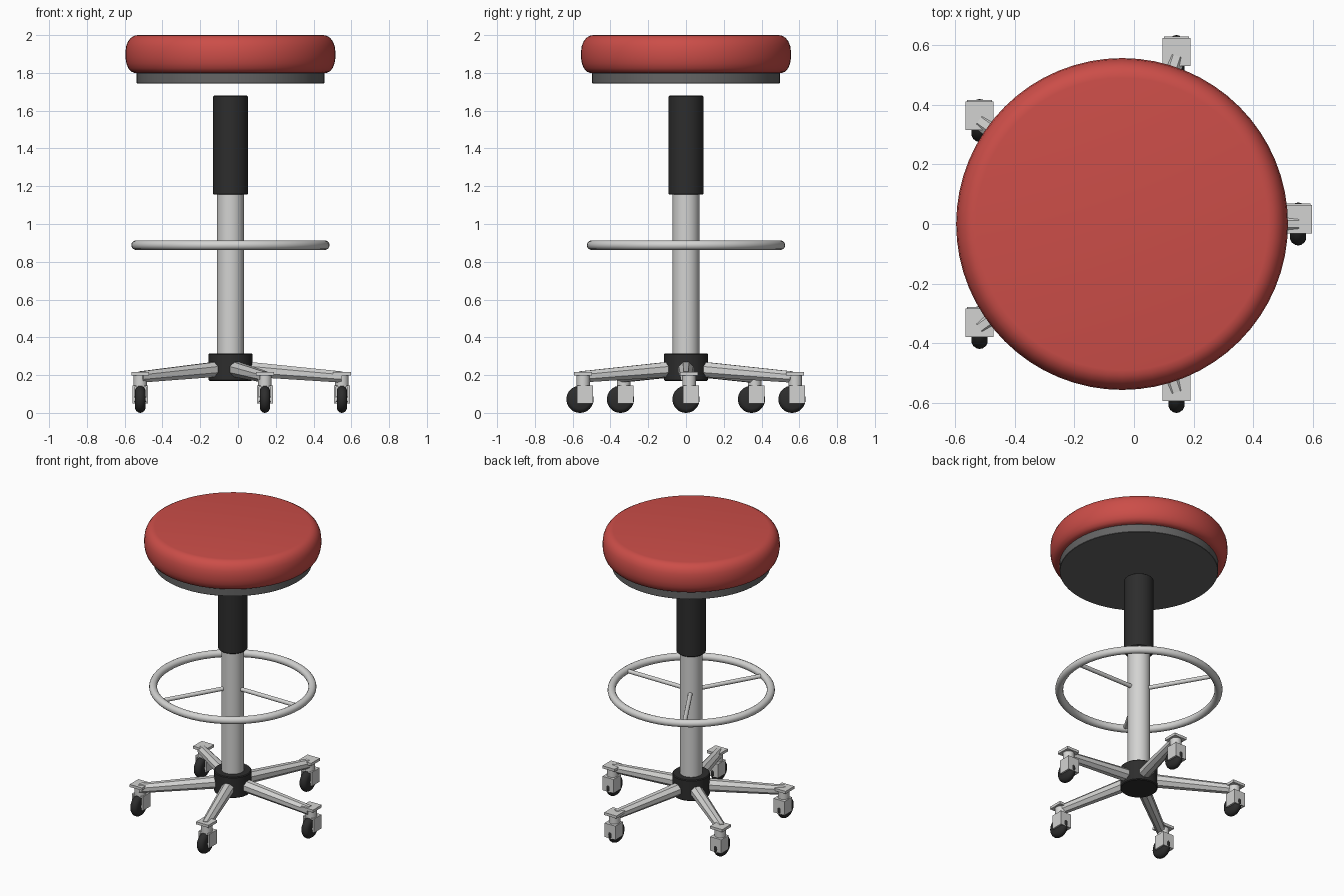
import bpy, bmesh, math
from mathutils import Vector, Matrix

if "Cube" in bpy.data.objects:
    bpy.data.objects.remove(bpy.data.objects["Cube"])

CX = -0.04  # column axis


def mat(name, r, g, b):
    m = bpy.data.materials.new(name)
    m.diffuse_color = (r, g, b, 1)
    m.use_nodes = True
    m.node_tree.nodes["Principled BSDF"].inputs["Base Color"].default_value = m.diffuse_color
    return m


RED = mat("red_vinyl", 0.60, 0.075, 0.065)
METAL = mat("light_metal", 0.65, 0.65, 0.64)
GREY = mat("grey_plate", 0.13, 0.13, 0.13)
BLACK = mat("black_plastic", 0.026, 0.026, 0.026)


def finish(name, bm, material, angle=35):
    bmesh.ops.recalc_face_normals(bm, faces=bm.faces)
    me = bpy.data.meshes.new(name)
    bm.to_mesh(me)
    bm.free()
    ob = bpy.data.objects.new(name, me)
    bpy.context.collection.objects.link(ob)
    me.materials.append(material)
    if angle:
        bpy.ops.object.select_all(action='DESELECT')
        ob.select_set(True)
        bpy.context.view_layer.objects.active = ob
        bpy.ops.object.shade_smooth_by_angle(angle=math.radians(angle))
    return ob


def lathe(name, profile, material, n=48, origin=(CX, 0, 0), axis='Z', closed=False):
    """Revolve (radius, height) points round an axis through origin."""
    bm = bmesh.new()
    rings = []
    for r, h in profile:
        if r == 0:
            rings.append([bm.verts.new((0, 0, h))] * n)
        else:
            rings.append([bm.verts.new((r * math.cos(i * math.tau / n),
                                        r * math.sin(i * math.tau / n), h)) for i in range(n)])
    pairs = list(zip(rings, rings[1:] + rings[:1])) if closed else list(zip(rings, rings[1:]))
    for a, b in pairs:
        for i in range(n):
            j = (i + 1) % n
            bm.faces.new(list(dict.fromkeys((a[i], a[j], b[j], b[i]))))
    if axis == 'X':
        bm.transform(Matrix.Rotation(math.pi / 2, 4, 'Y'))
    bm.transform(Matrix.Translation(origin))
    return finish(name, bm, material)


def cylinder(name, r, z0, z1, material, n=48, bevel=0.005, origin=(CX, 0, 0)):
    return lathe(name, [(0, z0), (r - bevel, z0), (r, z0 + bevel),
                        (r, z1 - bevel), (r - bevel, z1), (0, z1)], material, n, origin)


def bar(name, a, b, ra, rb, n, material, smooth):
    """Tapered n-sided bar from a to b."""
    a, b = Vector(a), Vector(b)
    bm = bmesh.new()
    bmesh.ops.create_cone(bm, cap_ends=True, segments=n, radius1=ra, radius2=rb, depth=(b - a).length)
    bm.transform(Matrix.Rotation(math.pi / n, 4, 'Z'))
    rot = (b - a).to_track_quat('Z', 'Y').to_matrix().to_4x4()
    bm.transform(Matrix.Translation((a + b) / 2) @ rot)
    return finish(name, bm, material, smooth)


def boxes(name, spans, material):
    """Several axis-aligned boxes joined in one object."""
    bm = bmesh.new()
    for x0, x1, y0, y1, z0, z1 in spans:
        m = Matrix.Translation(((x0 + x1) / 2, (y0 + y1) / 2, (z0 + z1) / 2))
        m = m @ Matrix.Diagonal((x1 - x0, y1 - y0, z1 - z0, 1))
        bmesh.ops.create_cube(bm, size=1, matrix=m)
    return finish(name, bm, material, 0)


# Cushion and its backing plate
lathe("seat_cushion", [(0, 2.0), (0.49, 2.0), (0.508, 1.997), (0.527, 1.986), (0.542, 1.967),
                       (0.552, 1.942), (0.556, 1.91), (0.556, 1.88), (0.551, 1.85),
                       (0.541, 1.825), (0.527, 1.808), (0.51, 1.8), (0, 1.8)], RED, 64)
cylinder("seat_plate", 0.497, 1.745, 1.8, GREY, 64, 0.002)

# Column
cylinder("column_sleeve", 0.092, 1.155, 1.68, BLACK)
cylinder("column_tube", 0.071, 0.3, 1.16, METAL, 48, 0.002)
cylinder("base_hub", 0.117, 0.17, 0.315, BLACK)

# Foot ring on three spokes
tube = [(0.5 + 0.025 * math.cos(k * math.tau / 14), 0.888 + 0.025 * math.sin(k * math.tau / 14))
        for k in range(14)]
lathe("foot_ring", tube, METAL, 64, closed=True)
for k in range(3):
    c, s = math.cos(k * math.tau / 3), math.sin(k * math.tau / 3)
    bar("foot_ring_spoke", (CX + 0.06 * c, 0.06 * s, 0.888), (CX + 0.49 * c, 0.49 * s, 0.888),
        0.014, 0.014, 12, METAL, 35)

# Five arms, each with a caster that trails the same way
R = 0.59
for k in range(5):
    c, s = math.cos(k * math.tau / 5), math.sin(k * math.tau / 5)
    x, y = CX + R * c, R * s
    bar("base_arm", (CX + 0.08 * c, 0.08 * s, 0.232), (x, y, 0.19), 0.043, 0.032, 8, METAL, 0)
    boxes("caster_plate", [(x - 0.047, x + 0.047, y - 0.032, y + 0.063, 0.198, 0.216)], METAL)
    cylinder("caster_stem", 0.036, 0.14, 0.2, METAL, 24, 0.003, (x, y + 0.017, 0))
    boxes("caster_fork", [(x - 0.042, x - 0.031, y - 0.015, y + 0.068, 0.05, 0.146),
                          (x + 0.031, x + 0.042, y - 0.015, y + 0.068, 0.05, 0.146),
                          (x - 0.031, x + 0.031, y - 0.015, y + 0.068, 0.136, 0.146),
                          (x - 0.031, x + 0.031, y + 0.06, y + 0.068, 0.05, 0.136)], METAL)
    lathe("caster_wheel", [(0, -0.027), (0.05, -0.027), (0.062, -0.021), (0.07, -0.01), (0.072, 0),
                           (0.07, 0.01), (0.062, 0.021), (0.05, 0.027), (0, 0.027)],
          BLACK, 32, (x, y, 0.072), 'X')
    bar("caster_axle", (x - 0.034, y, 0.072), (x + 0.034, y, 0.072), 0.014, 0.014, 16, METAL, 35)
